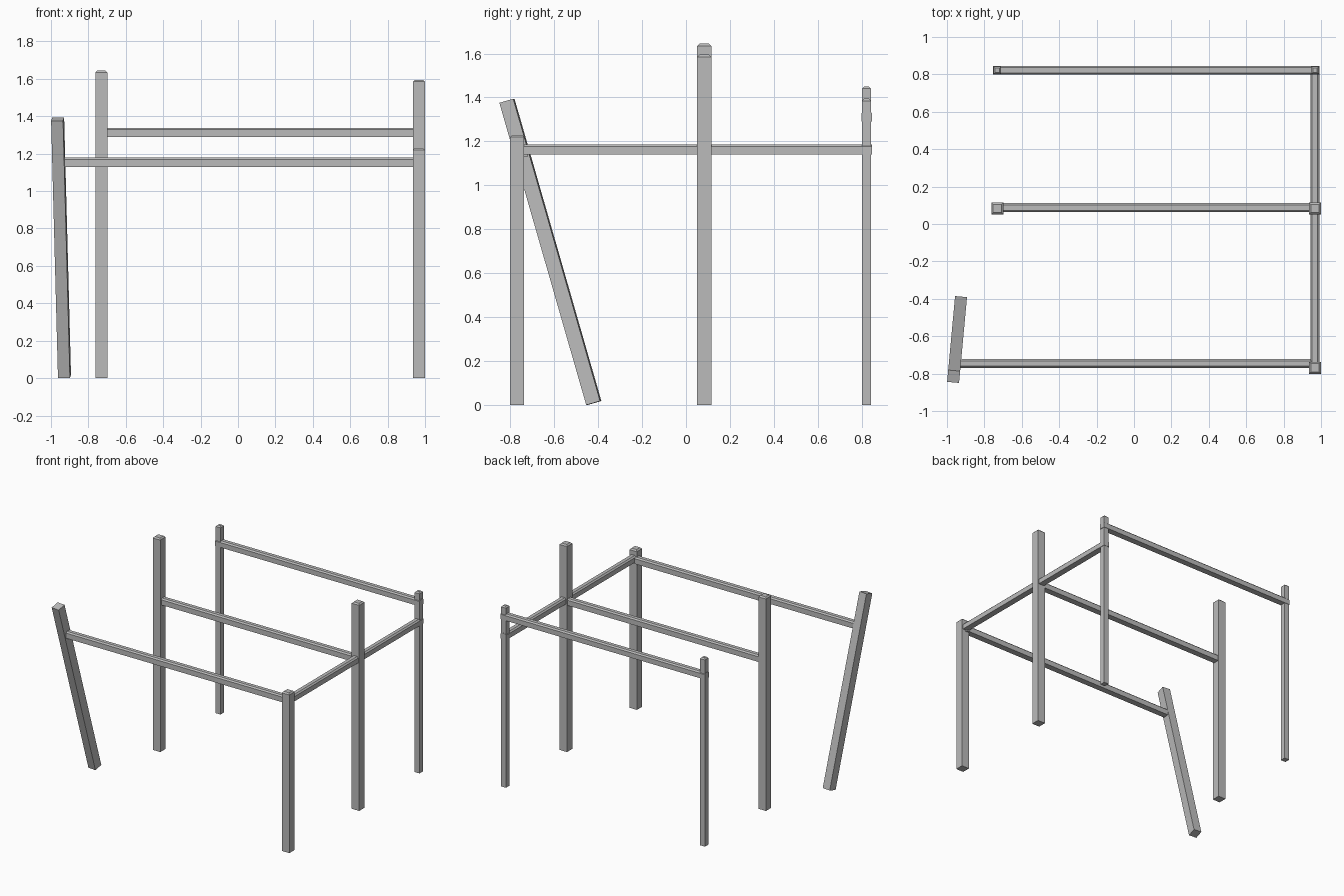
import bpy, bmesh
from math import radians
from mathutils import Euler

if "Cube" in bpy.data.objects:
    bpy.data.objects.remove(bpy.data.objects["Cube"])

grey = bpy.data.materials.new("weathered grey")
grey.diffuse_color = (0.5, 0.5, 0.5, 1)
grey.use_nodes = True
grey.node_tree.nodes["Principled BSDF"].inputs["Base Color"].default_value = grey.diffuse_color


def beam(name, lo, hi, chamfer=0.0, axis=None):
    """Box between two corners; top edges chamfered (only those along axis, if given)."""
    bm = bmesh.new()
    bmesh.ops.create_cube(bm, size=1)
    for v in bm.verts:
        for i in range(3):
            v.co[i] = lo[i] if v.co[i] < 0 else hi[i]
    if chamfer:
        edges = []
        for e in bm.edges:
            a, b = e.verts[0].co, e.verts[1].co
            on_top = min(a.z, b.z) > hi[2] - 1e-5
            along = axis is None or abs(a[axis] - b[axis]) > 1e-4
            if on_top and along:
                edges.append(e)
        bmesh.ops.bevel(bm, geom=edges, offset=chamfer, segments=1,
                        profile=0.5, affect='EDGES')
    bmesh.ops.recalc_face_normals(bm, faces=bm.faces)
    mesh = bpy.data.meshes.new(name)
    bm.to_mesh(mesh)
    bm.free()
    mesh.materials.append(grey)
    ob = bpy.data.objects.new(name, mesh)
    bpy.context.collection.objects.link(ob)
    return ob


def post(name, x, y, width, height):
    h = width / 2
    return beam(name, (x - h, y - h, 0), (x + h, y + h, height), 0.01)


# Upright posts
post("front_right_post", 0.967, -0.769, 0.064, 1.23)
post("middle_right_post", 0.967, 0.083, 0.064, 1.595)
post("middle_left_post", -0.731, 0.083, 0.064, 1.645)
post("back_right_post", 0.967, 0.822, 0.042, 1.395)
post("back_left_post", -0.731, 0.822, 0.042, 1.45)

# Leaning front left post
lean = beam("leaning_front_left_post", (-0.032, -0.033, -0.716), (0.032, 0.033, 0.716))
lean.rotation_euler = Euler((radians(16.1), 0, radians(-5.3)))
lean.location = (-0.946, -0.6175, 0.697)

# Cross rails along x
R = 0.024
for name, x0, x1, y, z0, z1 in (
        ("front_rail", -0.955, 0.967, -0.746, 1.13, 1.18),
        ("middle_rail", -0.731, 0.967, 0.087, 1.13, 1.18),
        ("back_rail", -0.755, 0.991, 0.822, 1.29, 1.338)):
    beam(name, (x0, y - R, z0), (x1, y + R, z1), 0.01, axis=0)

# Side rail along y
beam("right_side_rail", (0.967 - R, -0.769, 1.14), (0.967 + R, 0.846, 1.187), 0.01, axis=1)
